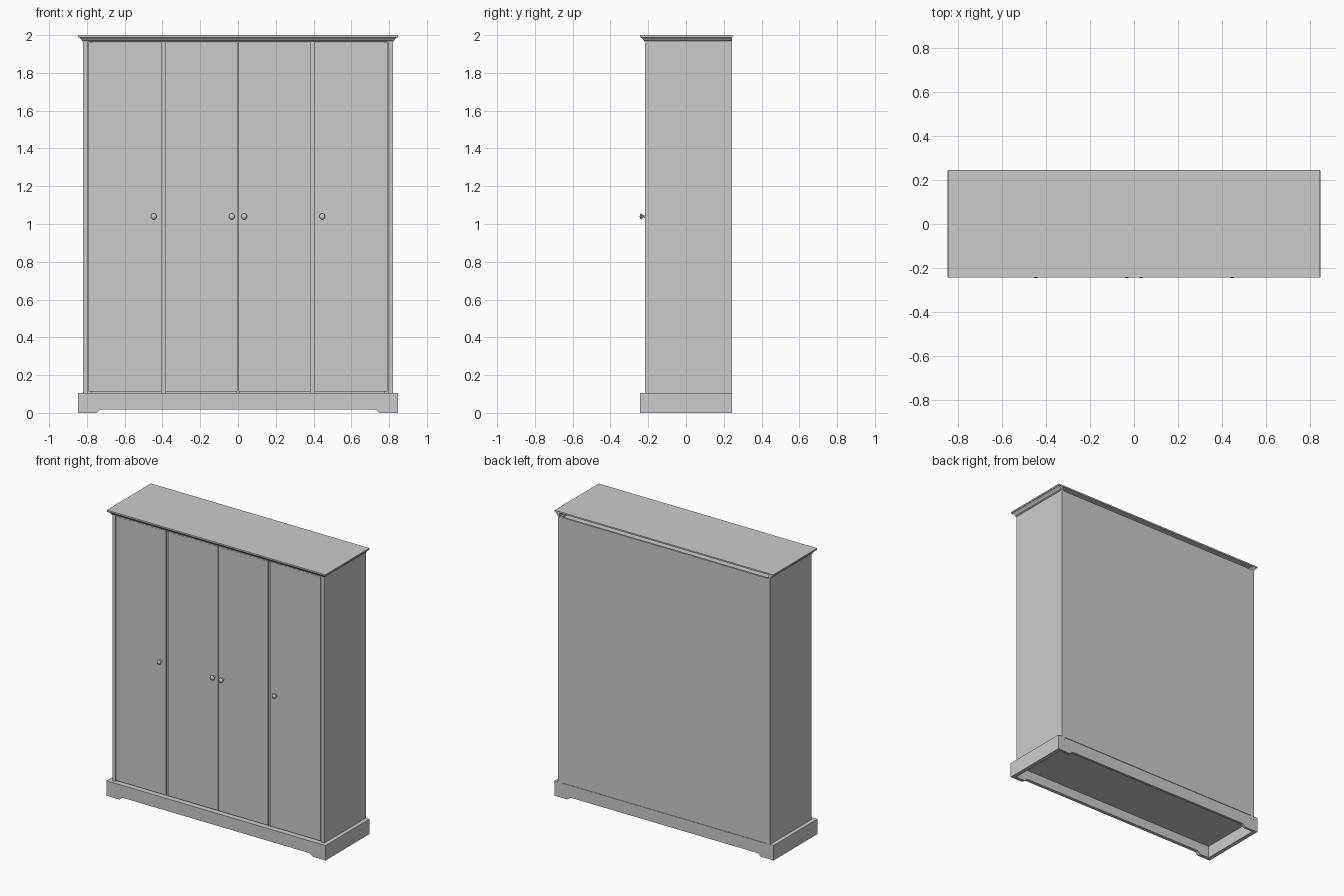
import bpy, bmesh, math
from mathutils import Matrix

if "Cube" in bpy.data.objects:
    bpy.data.objects.remove(bpy.data.objects["Cube"])

BACK = 0.243      # rear plane
FRONT = -0.217    # door face plane
HALF = 0.82       # half width of carcass


def finish(bm, name, mirror=False, smooth=False):
    bmesh.ops.recalc_face_normals(bm, faces=bm.faces)
    me = bpy.data.meshes.new(name)
    bm.to_mesh(me)
    bm.free()
    ob = bpy.data.objects.new(name, me)
    bpy.context.collection.objects.link(ob)
    if mirror:
        ob.modifiers.new("mirror", 'MIRROR').use_mirror_merge = False
    if smooth:
        bpy.ops.object.select_all(action='DESELECT')
        ob.select_set(True)
        bpy.context.view_layer.objects.active = ob
        bpy.ops.object.shade_smooth_by_angle(angle=math.radians(35))
    return ob


def box(name, x0, x1, y0, y1, z0, z1, mirror=False):
    bm = bmesh.new()
    m = Matrix.Translation(((x0 + x1) / 2, (y0 + y1) / 2, (z0 + z1) / 2)) \
        @ Matrix.Diagonal((x1 - x0, y1 - y0, z1 - z0, 1))
    bmesh.ops.create_cube(bm, size=1, matrix=m)
    return finish(bm, name, mirror)


def arched_rail(name, half, y0, y1, top):
    # plinth board with two feet and a shallow cut-out
    right = [(half, top), (half, 0), (0.752, 0), (0.745, 0.003),
             (0.735, 0.012), (0.728, 0.017), (0.718, 0.019)]
    pts = right + [(-x, z) for x, z in reversed(right)]
    bm = bmesh.new()
    f = bm.faces.new([bm.verts.new((x, y0, z)) for x, z in pts])
    ext = bmesh.ops.extrude_face_region(bm, geom=[f])
    vs = [g for g in ext["geom"] if isinstance(g, bmesh.types.BMVert)]
    bmesh.ops.translate(bm, verts=vs, vec=(0, y1 - y0, 0))
    return finish(bm, name)


def door(name, x0, x1, p0, p1):
    # front grid with two sunken bevelled panels, extruded back to a slab
    xs = [x0, p0, p1, x1]
    zs = [0.112, 0.165, 0.998, 1.075, 1.91, 1.96]
    bm = bmesh.new()
    v = [[bm.verts.new((x, FRONT, z)) for x in xs] for z in zs]
    panels = []
    for j in range(5):
        for i in range(3):
            f = bm.faces.new((v[j][i], v[j][i + 1], v[j + 1][i + 1], v[j + 1][i]))
            if i == 1 and j in (1, 3):
                panels.append(f)
    rim = [e for e in bm.edges if e.is_boundary]
    bmesh.ops.inset_individual(bm, faces=panels, thickness=0.008, depth=-0.008)
    ext = bmesh.ops.extrude_edge_only(bm, edges=rim)
    vs = [g for g in ext["geom"] if isinstance(g, bmesh.types.BMVert)]
    bmesh.ops.translate(bm, verts=vs, vec=(0, 0.022, 0))
    bmesh.ops.holes_fill(bm, edges=[e for e in bm.edges if e.is_boundary], sides=0)
    return finish(bm, name, mirror=True)


def knob(name, x, z):
    # turned mushroom knob, axis along y
    prof = [(0, -0.245), (0.008, -0.2445), (0.014, -0.241), (0.016, -0.237),
            (0.014, -0.233), (0.007, -0.23), (0.006, -0.224), (0.010, -0.216)]
    bm = bmesh.new()
    vs = [bm.verts.new((x + r, y, z)) for r, y in prof]
    es = [bm.edges.new(p) for p in zip(vs, vs[1:])]
    bmesh.ops.spin(bm, geom=vs + es, cent=(x, 0, z), axis=(0, 1, 0),
                   angle=2 * math.pi, steps=24)
    bmesh.ops.remove_doubles(bm, verts=bm.verts, dist=1e-5)
    return finish(bm, name, mirror=True, smooth=True)


def cornice(name):
    # moulding swept round left side, front and right side; open at the back
    prof = [(-0.012, 1.963), (0.004, 1.963), (0.004, 1.970), (0.008, 1.973),
            (0.013, 1.980), (0.020, 1.986), (0.024, 1.988), (0.024, 1.992),
            (-0.012, 1.992)]
    bm = bmesh.new()
    rings = []
    for o, z in prof:
        w, f = HALF + o, FRONT - o
        rings.append([bm.verts.new(c) for c in
                      ((-w, BACK, z), (-w, f, z), (w, f, z), (w, BACK, z))])
    n = len(rings)
    for k in range(n):
        a, b = rings[k], rings[(k + 1) % n]
        for i in range(3):
            bm.faces.new((a[i], a[i + 1], b[i + 1], b[i]))
    for i in (0, 3):
        bm.faces.new([r[i] for r in rings])
    return finish(bm, name)


# Plinth
arched_rail("plinth_front", 0.848, -0.243, -0.219, 0.105)
arched_rail("plinth_back", HALF, BACK - 0.018, BACK - 0.001, 0.103)
box("plinth_side", HALF, 0.848, -0.219, BACK, 0, 0.105, mirror=True)

# Carcass
box("side_panel", 0.795, HALF, FRONT, BACK, 0.085, 1.965, mirror=True)
box("floor_panel", -0.82, 0.82, -0.205, BACK - 0.004, 0.085, 0.104)
box("bottom_rail", -0.82, 0.82, -0.225, -0.205, 0.085, 0.105)
box("inner_top", -0.795, 0.795, -0.19, BACK - 0.01, 1.94, 1.955)
box("back_panel", -0.795, 0.795, BACK - 0.014, BACK - 0.001, 0.106, 1.962)
box("stile", 0.382, 0.408, -0.207, -0.185, 0.105, 1.992, mirror=True)
box("outer_stile", 0.775, 0.797, -0.207, -0.185, 0.105, 1.992, mirror=True)
box("centre_divider", -0.01, 0.01, -0.194, BACK - 0.014, 0.104, 1.94)

# Top
cornice("cornice")
box("top_board", -0.846, 0.846, -0.243, 0.245, 1.99, 2.0)

# Doors and knobs
door("inner_door", 0.002, 0.385, 0.062, 0.324)
door("outer_door", 0.404, 0.791, 0.467, 0.730)
knob("inner_knob", 0.033, 1.04)
knob("outer_knob", 0.446, 1.04)
